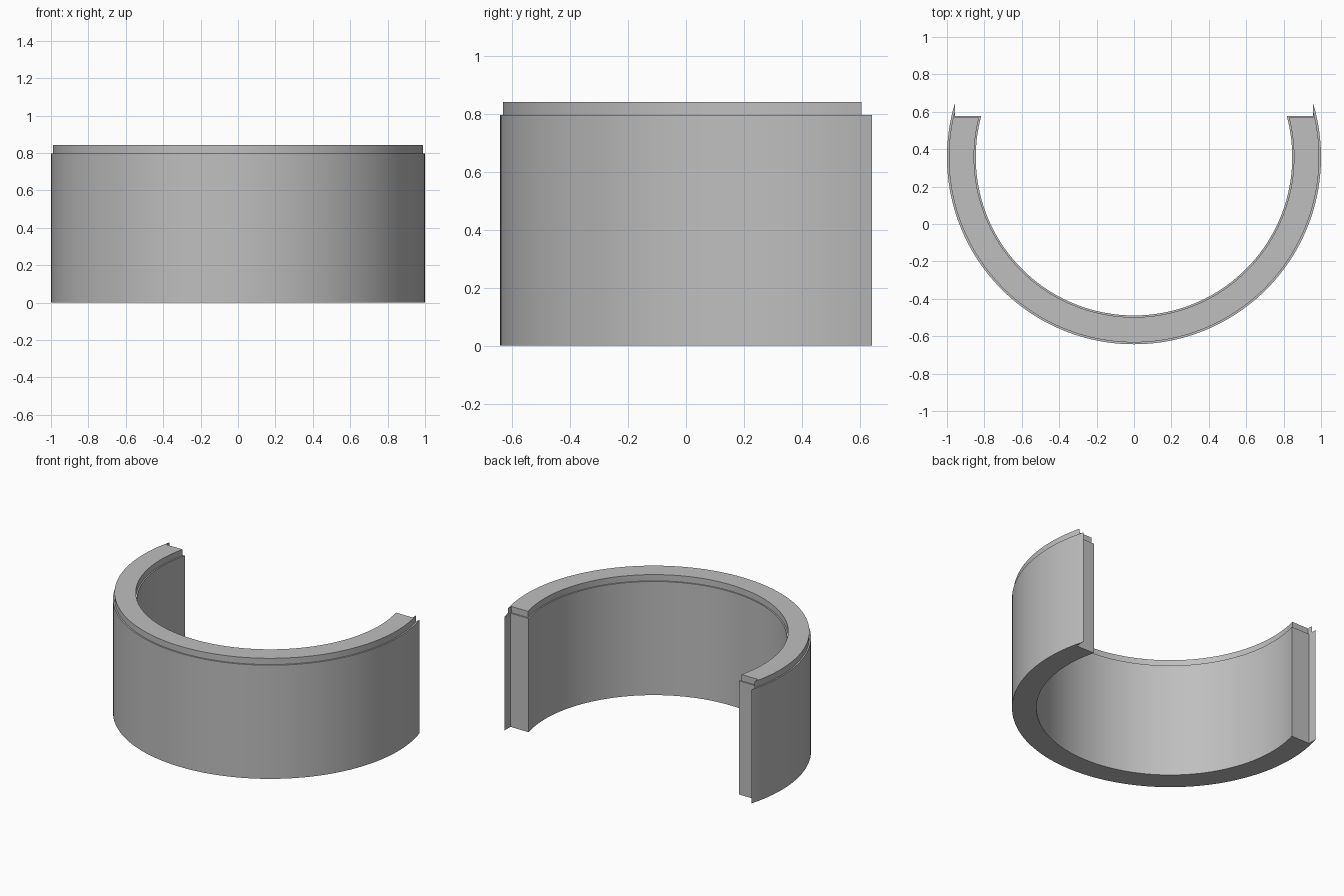
import bpy, bmesh, math

if "Cube" in bpy.data.objects:
    bpy.data.objects.remove(bpy.data.objects["Cube"], do_unlink=True)

CENTRE_Y = 0.357   # ring axis
TAB_X = 0.958      # straight inner side of the pointed end tabs
STEPS = 120

grey = bpy.data.materials.new("plain_grey")
grey.use_nodes = True
colour = (0.52, 0.52, 0.52, 1)
grey.diffuse_color = colour
grey.node_tree.nodes["Principled BSDF"].inputs["Base Color"].default_value = colour


def arc(radius, start, end):
    """Points on a circle around the ring axis."""
    angles = [start + (end - start) * i / STEPS for i in range(STEPS + 1)]
    return [(radius * math.cos(a), CENTRE_Y + radius * math.sin(a)) for a in angles]


def open_ring(name, outer, inner, end_y, bottom, top):
    """Extruded open ring with flat ends and thin pointed tabs outside."""
    tab = math.acos(TAB_X / outer)
    end = math.asin((end_y - CENTRE_Y) / inner)
    outline = arc(outer, tab, -math.pi - tab)
    outline.append((-TAB_X, end_y))
    outline += arc(inner, -math.pi - end, end)
    outline.append((TAB_X, end_y))

    bm = bmesh.new()
    base = bm.faces.new([bm.verts.new((x, y, bottom)) for x, y in outline])
    walls = bmesh.ops.extrude_face_region(bm, geom=[base], use_keep_orig=True)
    verts = [v for v in walls["geom"] if isinstance(v, bmesh.types.BMVert)]
    bmesh.ops.translate(bm, verts=verts, vec=(0, 0, top - bottom))
    bmesh.ops.recalc_face_normals(bm, faces=bm.faces)
    bmesh.ops.triangulate(bm, faces=[f for f in bm.faces if len(f.verts) > 4])

    mesh = bpy.data.meshes.new(name)
    bm.to_mesh(mesh)
    bm.free()
    mesh.materials.append(grey)
    obj = bpy.data.objects.new(name, mesh)
    bpy.context.collection.objects.link(obj)
    bpy.ops.object.select_all(action='DESELECT')
    obj.select_set(True)
    bpy.context.view_layer.objects.active = obj
    bpy.ops.object.shade_smooth_by_angle(angle=math.radians(20))


# Main wall, and the slightly inset lip on top of it
open_ring("ring_wall", 1.0, 0.846, 0.578, 0.0, 0.798)
open_ring("top_lip", 0.99, 0.855, 0.569, 0.78, 0.842)
